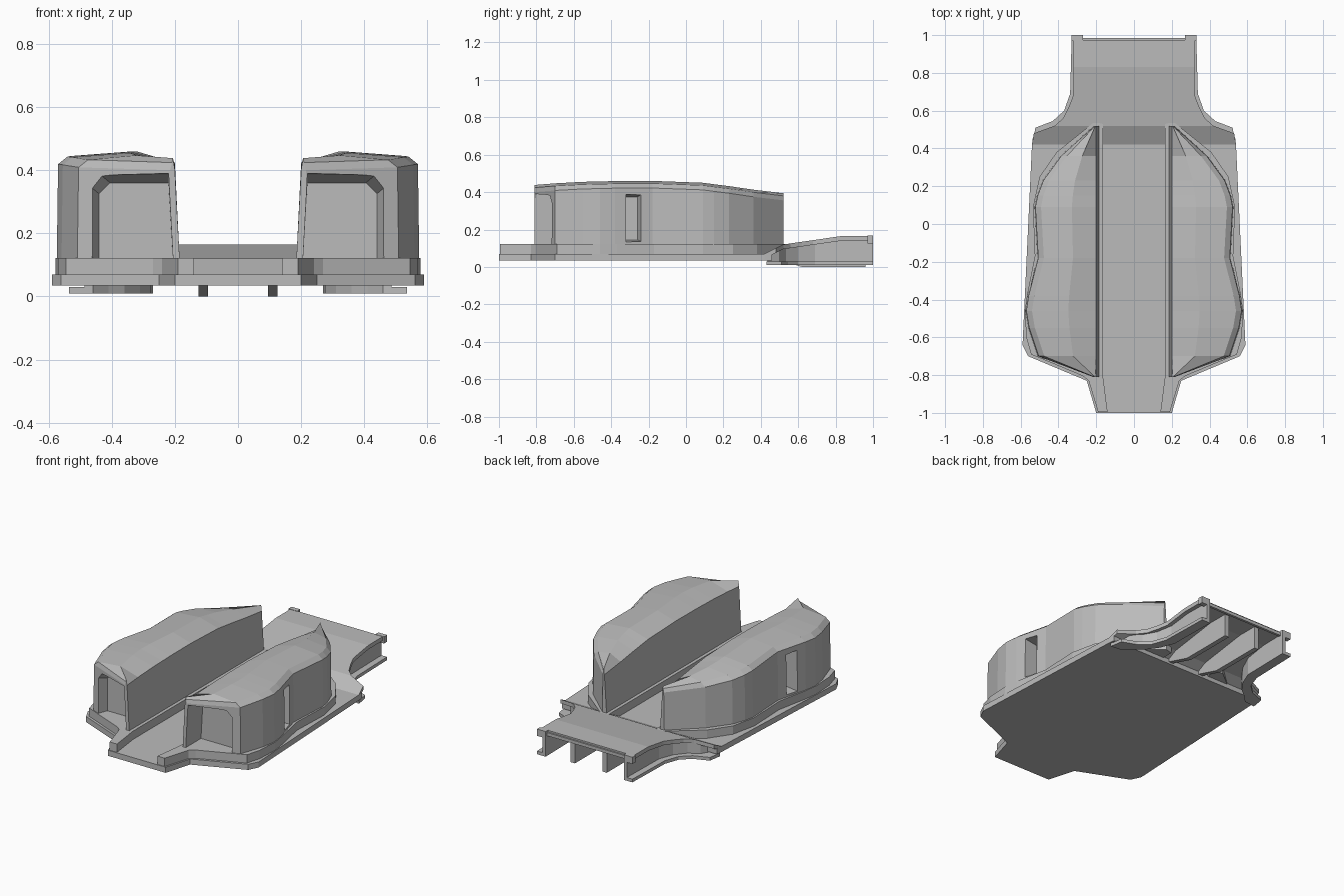
import bpy, bmesh

cube = bpy.data.objects.get("Cube")
if cube:
    bpy.data.objects.remove(cube, do_unlink=True)

# Single plain grey
GREY = (0.5, 0.5, 0.5, 1)
grey = bpy.data.materials.new("plain grey")
grey.use_nodes = True
grey.diffuse_color = GREY
grey.node_tree.nodes["Principled BSDF"].inputs["Base Color"].default_value = GREY


def loft(name, rings, mirror=False):
    """Closed solid skinned through a list of equally long point rings."""
    bm = bmesh.new()
    loops = [[bm.verts.new(p) for p in ring] for ring in rings]
    n = len(loops[0])
    for a, b in zip(loops, loops[1:]):
        for i in range(n):
            j = (i + 1) % n
            bm.faces.new((a[i], a[j], b[j], b[i]))
    bm.faces.new(loops[0])
    bm.faces.new(loops[-1])
    bmesh.ops.recalc_face_normals(bm, faces=bm.faces[:])
    mesh = bpy.data.meshes.new(name)
    bm.to_mesh(mesh)
    bm.free()
    mesh.materials.append(grey)
    obj = bpy.data.objects.new(name, mesh)
    bpy.context.collection.objects.link(obj)
    if mirror:
        obj.modifiers.new("other side", "MIRROR")
    return obj


def prism(name, outline, z0, z1, mirror=False):
    return loft(name, [[(x, y, z) for x, y in outline] for z in (z0, z1)], mirror)


def section(y, x0, x1, z0, z1):
    """Rectangular cross-section at one station along y."""
    return [(x0, y, z0), (x1, y, z0), (x1, y, z1), (x0, y, z1)]


def box(name, x0, x1, y0, y1, z0, z1, mirror=False):
    return loft(name, [section(y, x0, x1, z0, z1) for y in (y0, y1)], mirror)


def ramp(y):
    """Height of the rear deck: steep, then gentle, then level."""
    if y < 0.52:
        return 0.07 + (y - 0.42) * 0.5
    return min(0.12 + (y - 0.52) * 0.145, 0.165)


# Base plate
half = [(0.2, -1), (0.25, -0.83), (0.56, -0.7), (0.59, -0.64), (0.54, 0.42), (0.535, 0.46)]
prism("base_plate", half + [(-x, y) for x, y in reversed(half)], 0.035, 0.07)

# Raised collar round each pod, running forward into the tray walls
collar = [(0.165, 0.53), (0.165, -0.8), (0.14, -0.995), (0.19, -0.995), (0.24, -0.83),
          (0.27, -0.805), (0.545, -0.69), (0.57, -0.6), (0.578, -0.46), (0.565, -0.37),
          (0.525, -0.17), (0.535, 0.09), (0.5, 0.25), (0.41, 0.38), (0.21, 0.54)]
prism("pod_collar", collar, 0.06, 0.122, True)


# Pods: stations of (y, outer x, crown height)
def pod_ring(y, xo, h):
    inset = min(0.03, (xo - 0.2) * 0.4)
    ridge = 0.2 + (xo - 0.2) * 0.4
    return [(0.185, y, 0.12), (xo + 0.004, y, 0.12), (xo, y, h - 0.038),
            (xo - inset, y, h - 0.014), (ridge, y, h), (0.2, y, h - 0.036)]


stations = [(-0.81, 0.215, 0.438), (-0.7, 0.505, 0.447), (-0.55, 0.555, 0.455),
            (-0.46, 0.57, 0.457), (-0.38, 0.558, 0.459), (-0.18, 0.507, 0.46),
            (0.09, 0.522, 0.45), (0.15, 0.51, 0.442), (0.23, 0.48, 0.432),
            (0.36, 0.385, 0.413), (0.52, 0.21, 0.394)]
pod = loft("pod", [pod_ring(*s) for s in stations])


# Tapered front opening and outer side window
def opening(y, right, top):
    return [(0.205, y, 0.1), (0.22, y, top), (right - 0.035, y, top),
            (right, y, top - 0.035), (right, y, 0.1)]


cutters = [
    loft("front_cutter", [opening(-0.95, 0.5, 0.4), opening(-0.74, 0.47, 0.385),
                          opening(-0.66, 0.44, 0.36)]),
    loft("window_cutter", [[(x, y0, z0), (x, y1, z0), (x, y1, z1), (x, y0, z1)]
                           for x, y0, y1, z0, z1 in ((0.46, -0.32, -0.26, 0.145, 0.375),
                                                     (0.65, -0.32, -0.205, 0.12, 0.405))]),
]
for c in cutters:
    c.hide_render = True
    cut = pod.modifiers.new("cut", "BOOLEAN")
    cut.operation = "DIFFERENCE"
    cut.solver = "EXACT"
    cut.object = c
pod.modifiers.new("other side", "MIRROR")
bpy.context.view_layer.update()
result = pod.evaluated_get(bpy.context.evaluated_depsgraph_get())
pod_mesh = bpy.data.meshes.new_from_object(result)
pod.modifiers.clear()
pod.data = pod_mesh
for c in cutters:
    bpy.data.objects.remove(c, do_unlink=True)

# Rear deck: stations of (y, half width)
deck = [(0.42, 0.54), (0.48, 0.53), (0.52, 0.42), (0.56, 0.375), (0.62, 0.345),
        (0.68, 0.322), (0.83, 0.32), (0.975, 0.32)]
loft("rear_deck", [section(y, -w, w, ramp(y) - 0.025, ramp(y)) for y, w in deck])

# Side walls and bottom lips under the deck
path = [((0.46, 0.44), (0.535, 0.43)), ((0.41, 0.49), (0.522, 0.51)),
        ((0.36, 0.53), (0.43, 0.545)), ((0.31, 0.6), (0.37, 0.6)),
        ((0.275, 0.69), (0.338, 0.69)), ((0.27, 0.98), (0.33, 0.98))]
walls, lips = [], []
for (xi, yi), (xo, yo) in path:
    xm, ym = xi + (xo - xi) * 0.35, yi + (yo - yi) * 0.35
    lips.append([(xi, yi, 0.01), (xo, yo, 0.01), (xo, yo, 0.03), (xi, yi, 0.03)])
    walls.append([(xi, yi, 0.015), (xm, ym, 0.015),
                  (xm, ym, ramp(ym) - 0.01), (xi, yi, ramp(yi) - 0.01)])
loft("deck_wall", walls, True)
loft("bottom_lip", lips, True)

# Ribs below the deck, end tabs and end strip
loft("deck_rib", [section(y, 0.095, 0.125, z, ramp(y) - 0.01)
                  for y, z in ((0.45, 0.05), (0.62, 0), (0.96, 0))], True)
box("end_tab", 0.27, 0.33, 0.97, 1, 0.125, 0.167, True)
box("end_post", 0.27, 0.292, 0.975, 1, 0.01, 0.13, True)
box("end_foot", 0.27, 0.33, 0.975, 1, 0.01, 0.03, True)
box("end_strip", -0.27, 0.27, 0.97, 0.985, 0.135, 0.155)
